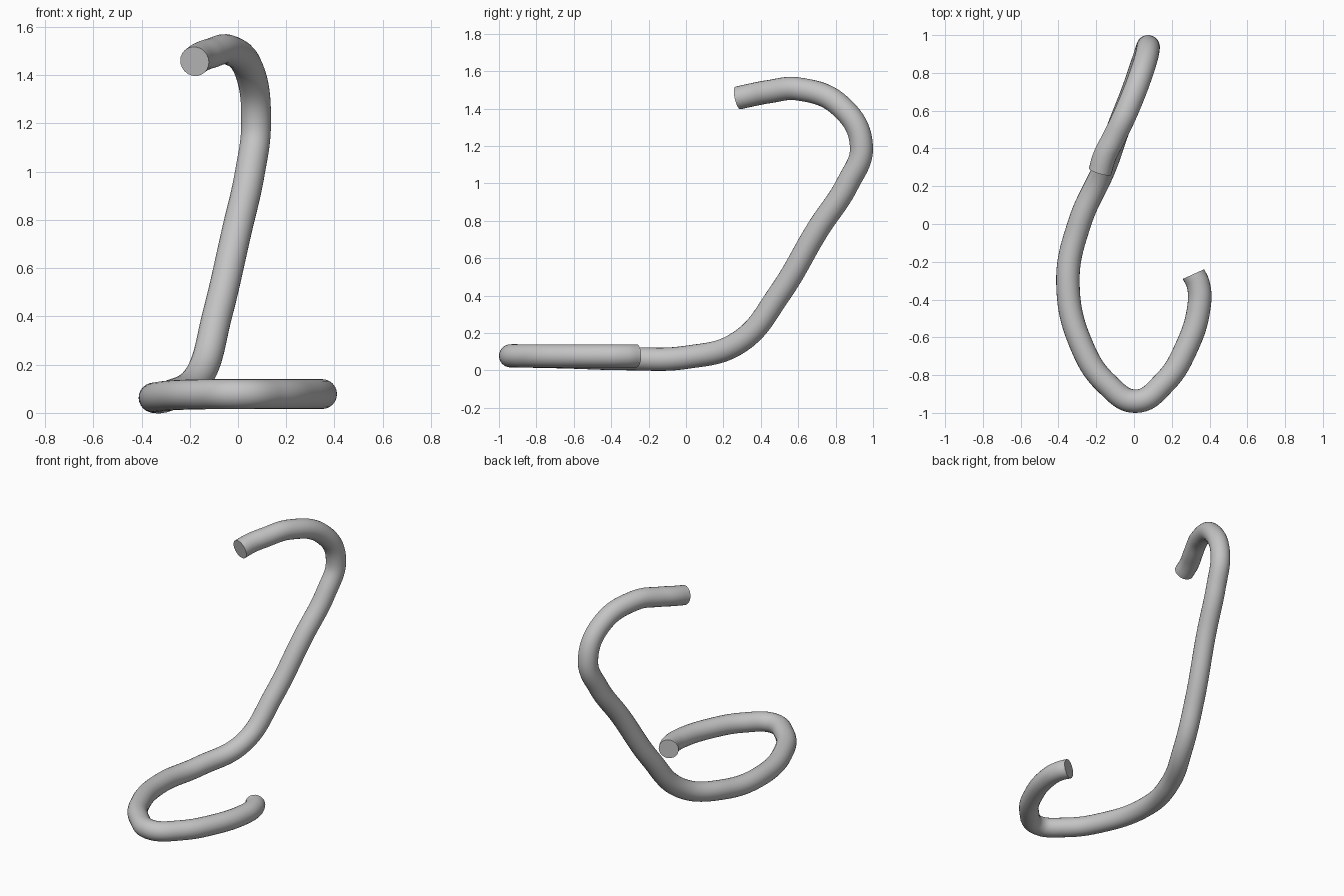
import bpy
import math

cube = bpy.data.objects.get("Cube")
if cube:
    bpy.data.objects.remove(cube, do_unlink=True)

RADIUS = 0.062

# Centre line of the bent rod, from the low open end to the high open end
path = [
    (0.315, -0.265, 0.078), (0.34, -0.32, 0.078), (0.345, -0.43, 0.078),
    (0.275, -0.66, 0.078), (0.16, -0.84, 0.078), (0.01, -0.938, 0.078),
    (-0.14, -0.85, 0.077), (-0.27, -0.66, 0.073), (-0.35, -0.31, 0.063),
    (-0.29, 0.0, 0.07), (-0.16, 0.29, 0.155), (-0.085, 0.5, 0.41),
    (-0.005, 0.705, 0.755), (0.05, 0.865, 1.0), (0.075, 0.938, 1.2),
    (0.05, 0.83, 1.41), (-0.038, 0.6, 1.505), (-0.115, 0.44, 1.49),
    (-0.155, 0.36, 1.475), (-0.18, 0.278, 1.457),
]

# Round rod swept along the path, closed with flat ends
curve = bpy.data.curves.new("bent_rod", "CURVE")
curve.dimensions = "3D"
curve.resolution_u = 10
curve.bevel_depth = RADIUS
curve.bevel_resolution = 10
curve.use_fill_caps = True
spline = curve.splines.new("BEZIER")
spline.bezier_points.add(len(path) - 1)
for point, co in zip(spline.bezier_points, path):
    point.co = co
    point.handle_left_type = point.handle_right_type = "AUTO"

rod = bpy.data.objects.new("bent_rod", curve)
bpy.context.collection.objects.link(rod)
bpy.ops.object.select_all(action="DESELECT")
rod.select_set(True)
bpy.context.view_layer.objects.active = rod
bpy.ops.object.convert(target="MESH")
rod = bpy.context.object

# Weld the end caps to the tube, keep their rims sharp
bpy.ops.object.mode_set(mode="EDIT")
bpy.ops.mesh.select_all(action="SELECT")
bpy.ops.mesh.remove_doubles(threshold=0.0005)
bpy.ops.mesh.normals_make_consistent(inside=False)
bpy.ops.object.mode_set(mode="OBJECT")
bpy.ops.object.shade_smooth_by_angle(angle=math.radians(40))

# Plain grey
grey = bpy.data.materials.new("light_grey")
grey.use_nodes = True
colour = (0.55, 0.55, 0.55, 1.0)
grey.diffuse_color = colour
grey.node_tree.nodes["Principled BSDF"].inputs["Base Color"].default_value = colour
rod.data.materials.clear()
rod.data.materials.append(grey)
